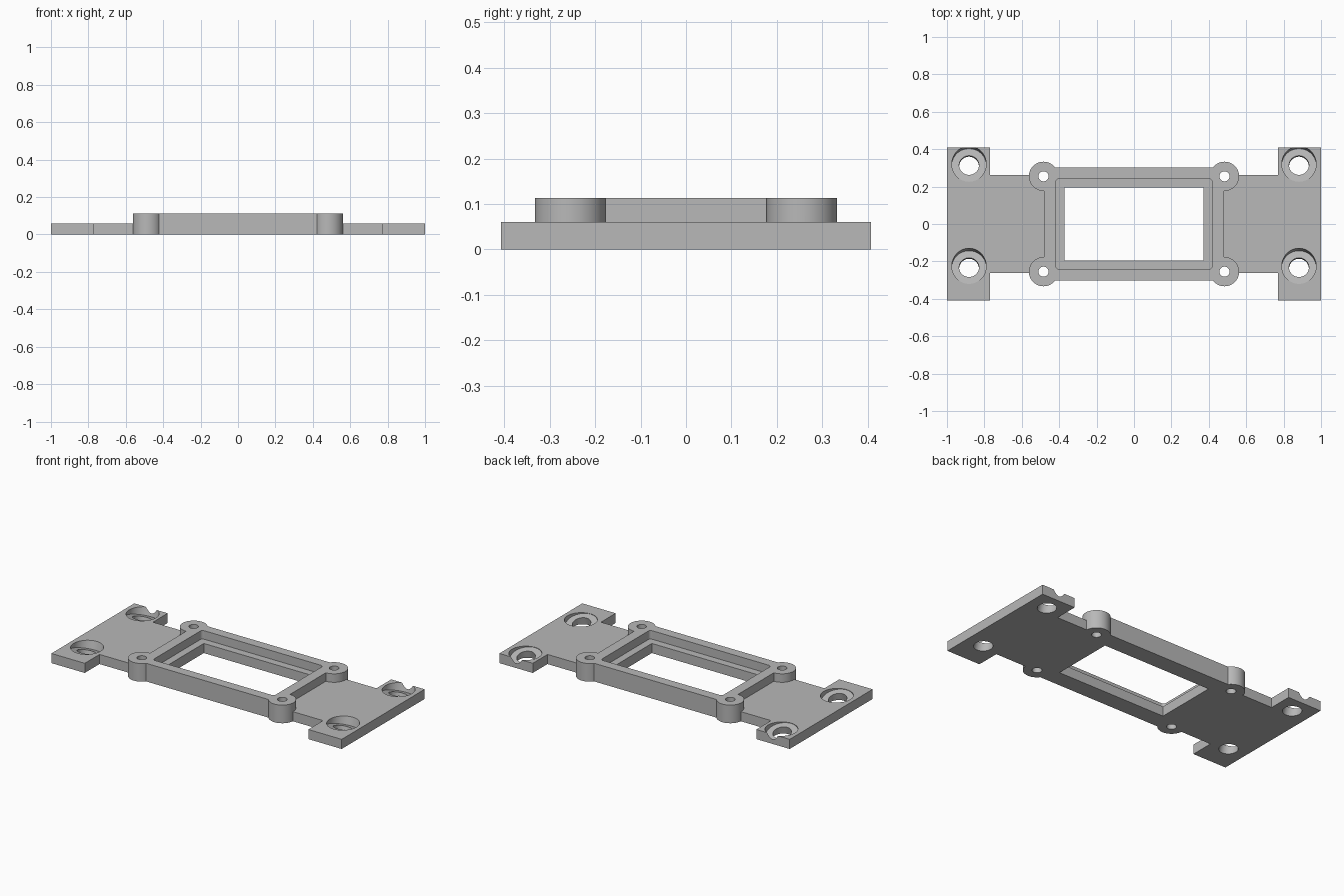
import bpy, bmesh, math
from mathutils import Matrix

cube = bpy.data.objects.get("Cube")
if cube:
    bpy.data.objects.remove(cube, do_unlink=True)

PLATE_Z, FRAME_Z = 0.06, 0.113

grey = bpy.data.materials.new("light grey")
grey.use_nodes = True
colour = (0.48, 0.48, 0.48, 1)
grey.diffuse_color = colour
grey.node_tree.nodes["Principled BSDF"].inputs["Base Color"].default_value = colour


def prism(name, outline, z0, z1):
    """Extrude a flat outline between two heights."""
    bm = bmesh.new()
    face = bm.faces.new([bm.verts.new((x, y, z0)) for x, y in outline])
    grown = bmesh.ops.extrude_face_region(bm, geom=[face])["geom"]
    for v in grown:
        if isinstance(v, bmesh.types.BMVert):
            v.co.z = z1
    bmesh.ops.recalc_face_normals(bm, faces=bm.faces)
    mesh = bpy.data.meshes.new(name)
    bm.to_mesh(mesh)
    bm.free()
    mesh.materials.append(grey)
    obj = bpy.data.objects.new(name, mesh)
    bpy.context.collection.objects.link(obj)
    return obj


def circle(r, cx=0, cy=0, n=64):
    return [(cx + r * math.cos(math.tau * i / n), cy + r * math.sin(math.tau * i / n))
            for i in range(n)]


def rectangle(hx, hy, r=0, n=6):
    """Centred rectangle with optional rounded corners."""
    corners = [(1, 1), (-1, 1), (-1, -1), (1, -1)]
    if not r:
        return [(sx * hx, sy * hy) for sx, sy in corners]
    points = []
    for k, (sx, sy) in enumerate(corners):
        for i in range(n + 1):
            a = (k + i / n) * math.pi / 2
            points.append((sx * (hx - r) + r * math.cos(a), sy * (hy - r) + r * math.sin(a)))
    return points


def combine(target, tool, operation):
    """Apply a boolean and drop the tool object."""
    tool.hide_render = True
    mod = target.modifiers.new("combine", 'BOOLEAN')
    mod.operation, mod.object, mod.solver = operation, tool, 'EXACT'
    bpy.context.view_layer.objects.active = target
    bpy.ops.object.modifier_apply(modifier=mod.name)
    bpy.data.objects.remove(tool, do_unlink=True)


# Base plate: narrow middle with wide mounting tabs at both ends
quarter = [(1, 0.408), (0.77, 0.408), (0.77, 0.263)]
outline = (quarter + [(-x, y) for x, y in reversed(quarter)]
           + [(-x, -y) for x, y in quarter] + [(x, -y) for x, y in reversed(quarter)])
bracket = prism("mounting_bracket", outline, 0, PLATE_Z)

# Raised frame with a round boss on each corner
combine(bracket, prism("frame", rectangle(0.482, 0.302), 0, FRAME_Z), 'UNION')
corners = [(sx * 0.484, sy * 0.255) for sx in (-1, 1) for sy in (-1, 1)]
for x, y in corners:
    combine(bracket, prism("boss", circle(0.078, x, y), 0, FRAME_Z), 'UNION')

# Recess, window and boss holes
combine(bracket, prism("recess", rectangle(0.418, 0.242, 0.018), PLATE_Z, 0.2), 'DIFFERENCE')
combine(bracket, prism("window", rectangle(0.372, 0.195), -0.1, 0.2), 'DIFFERENCE')
for x, y in corners:
    combine(bracket, prism("boss_hole", circle(0.027, x, y), -0.1, 0.2), 'DIFFERENCE')

# Tilted counterbored screw holes in the tabs
for x in (-0.882, 0.882):
    for y in (0.321, -0.225):
        tilt = Matrix.Translation((x, y, PLATE_Z)) @ Matrix.Rotation(math.radians(-15), 4, 'X')
        for radius, bottom in ((0.092, -0.027), (0.053, -0.2)):
            tool = prism("screw_hole", circle(radius), bottom, 0.15)
            tool.data.transform(tilt)
            combine(bracket, tool, 'DIFFERENCE')

# Smooth round walls, crisp edges
bpy.ops.object.select_all(action='DESELECT')
bracket.select_set(True)
bpy.context.view_layer.objects.active = bracket
bpy.ops.object.shade_smooth_by_angle(angle=math.radians(30))
